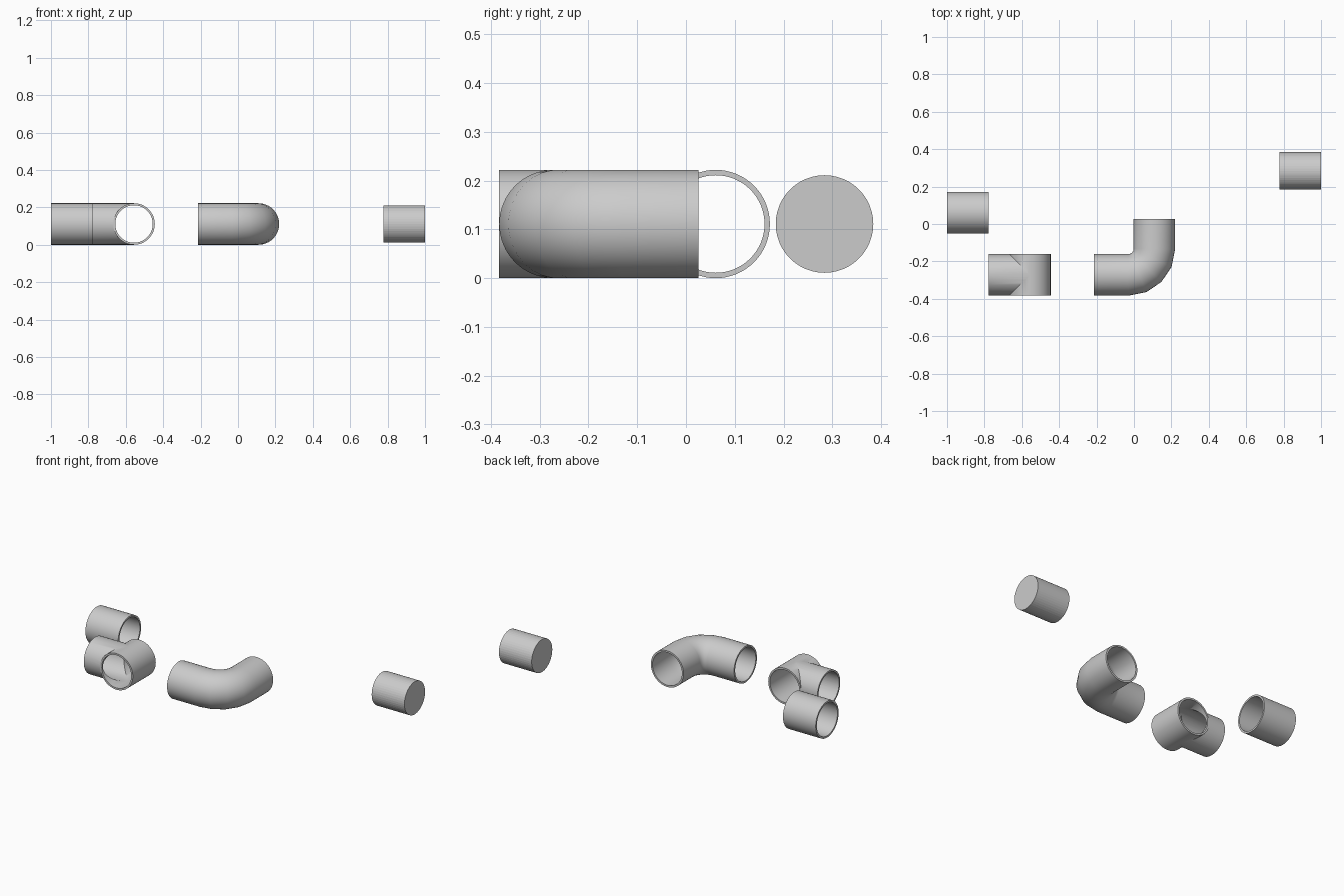
import bpy, bmesh
from math import pi, sin, cos, radians
from mathutils import Vector, Matrix

if "Cube" in bpy.data.objects:
    bpy.data.objects.remove(bpy.data.objects["Cube"])

R, BORE, L, Z = 0.111, 0.100, 0.222, 0.111
SEG = 64


def finish(name, bm, smooth=True):
    bmesh.ops.recalc_face_normals(bm, faces=bm.faces)
    me = bpy.data.meshes.new(name)
    bm.to_mesh(me)
    bm.free()
    ob = bpy.data.objects.new(name, me)
    bpy.context.collection.objects.link(ob)
    if smooth:
        shade(ob)
    return ob


def shade(ob):
    bpy.ops.object.select_all(action='DESELECT')
    ob.select_set(True)
    bpy.context.view_layer.objects.active = ob
    bpy.ops.object.shade_smooth_by_angle(angle=radians(30))


def rod(name, center, axis, r, length, seg=SEG, smooth=True):
    bm = bmesh.new()
    turn = Matrix.Rotation(pi / 2, 4, 'Y' if axis == 'x' else 'X')
    bmesh.ops.create_cone(bm, cap_ends=True, segments=seg, radius1=r, radius2=r,
                          depth=length, matrix=Matrix.Translation(center) @ turn)
    return finish(name, bm, smooth)


def tube(name, path):
    """Hollow pipe along (x, y, heading) stations, with ring-shaped ends."""
    bm = bmesh.new()

    def skin(r):
        rings = []
        for x, y, h in path:
            side = Vector((-sin(h), cos(h), 0))
            rings.append([bm.verts.new(Vector((x, y, Z)) + side * r * cos(a)
                          + Vector((0, 0, r * sin(a))))
                          for a in (2 * pi * i / SEG for i in range(SEG))])
        return rings

    def bridge(a, b):
        for i in range(SEG):
            j = (i + 1) % SEG
            bm.faces.new((a[i], a[j], b[j], b[i]))

    outer, inner = skin(R), skin(BORE)
    for s in (outer, inner):
        for a, b in zip(s, s[1:]):
            bridge(a, b)
    bridge(outer[0], inner[0])
    bridge(outer[-1], inner[-1])
    return finish(name, bm)


def boolean(ob, cutter, op):
    m = ob.modifiers.new(op, 'BOOLEAN')
    m.operation, m.solver, m.object = op, 'EXACT', cutter
    bpy.ops.object.select_all(action='DESELECT')
    ob.select_set(True)
    bpy.context.view_layer.objects.active = ob
    bpy.ops.object.modifier_apply(modifier=m.name)
    bpy.data.objects.remove(cutter)


# Straight coupling and solid plug
tube("straight_pipe", [(-1, 0.061, 0), (-1 + L, 0.061, 0)])
rod("plug", (0.889, 0.284, Z), 'x', BORE, L, 48, False)

# Elbow: straight, quarter bend, straight
bx, by, br = -0.03, -0.133, 0.139
bend = [(bx + br * sin(h), by - br * cos(h), h) for h in (pi / 8 * i for i in range(5))]
tube("elbow_pipe", [(-0.213, by - br, 0)] + bend + [(bx + br, 0.026, pi / 2)])

# Tee: cross pipe with a side branch, both bored through
ty, tx = -0.272, -0.556
tee = rod("tee_pipe", (tx, ty, Z), 'y', R, L, smooth=False)
branch_mid = tx - L / 2
boolean(tee, rod("branch", (branch_mid, ty, Z), 'x', R, L, smooth=False), 'UNION')
boolean(tee, rod("cross_bore", (tx, ty, Z), 'y', BORE, L + 0.1, smooth=False), 'DIFFERENCE')
boolean(tee, rod("branch_bore", (branch_mid - 0.05, ty, Z), 'x', BORE, L + 0.1, smooth=False), 'DIFFERENCE')
shade(tee)
